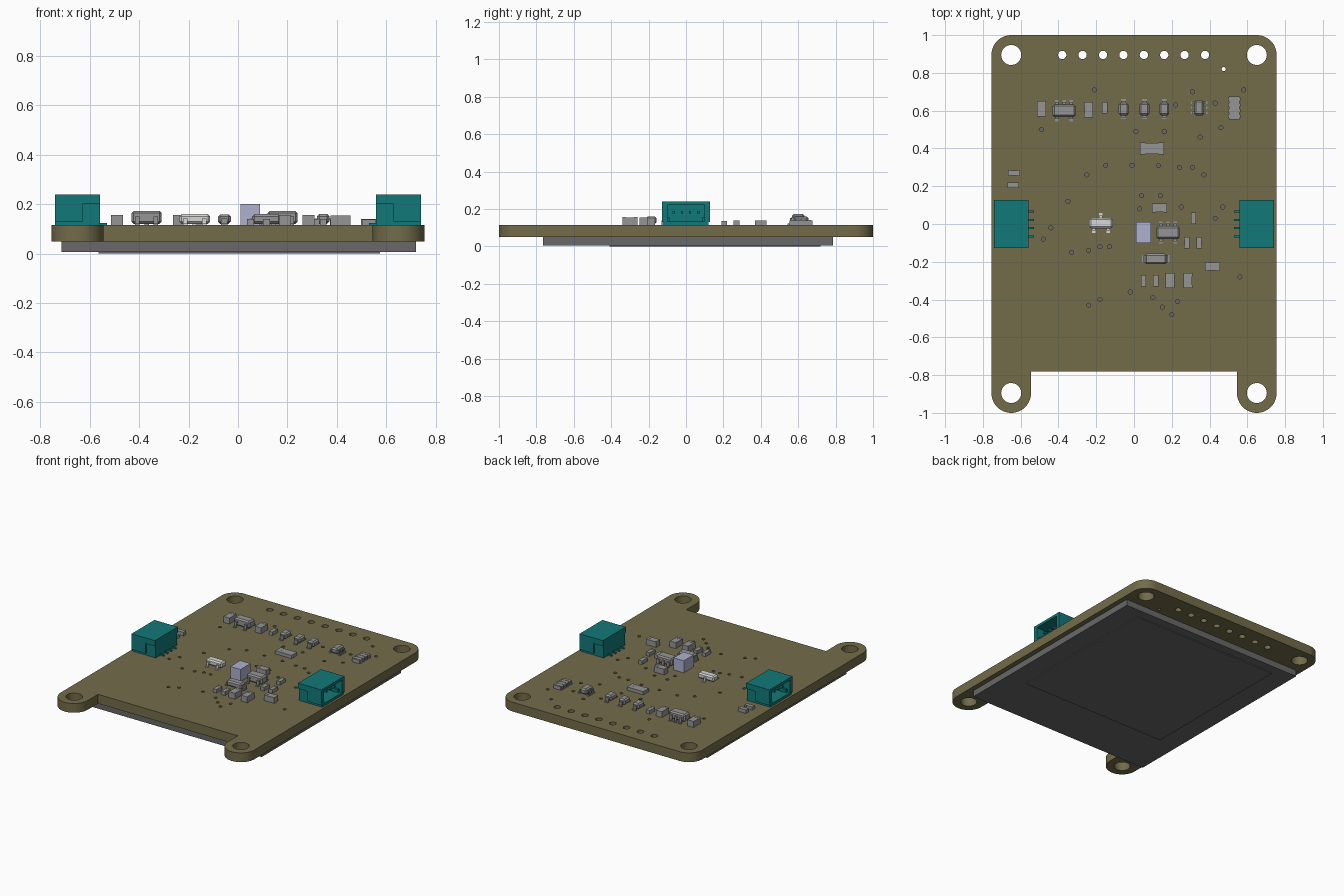
import bpy, bmesh
from math import sin, cos, radians
from mathutils import Matrix, Vector

old = bpy.data.objects.get("Cube")
if old:
    bpy.data.objects.remove(old, do_unlink=True)

TOP = 0.115      # upper face of the board
UNDER = 0.05     # lower face of the board


def material(name, r, g, b):
    mat = bpy.data.materials.new(name)
    mat.use_nodes = True
    mat.diffuse_color = (r, g, b, 1)
    shader = mat.node_tree.nodes["Principled BSDF"]
    shader.inputs["Base Color"].default_value = (r, g, b, 1)
    shader.inputs["Roughness"].default_value = 0.6
    return mat


olive = material("olive_board", 0.17, 0.15, 0.068)
grey = material("component_grey", 0.30, 0.30, 0.30)
pale = material("pale_grey", 0.68, 0.68, 0.67)
lilac = material("lilac_grey", 0.42, 0.44, 0.62)
teal = material("teal_plastic", 0.006, 0.19, 0.19)
panel_grey = material("panel_grey", 0.14, 0.14, 0.14)


def box(bm, x, y, z):
    """Add a box from (low, high) ranges along each axis."""
    ranges = [sorted(pair) for pair in (x, y, z)]
    centre = Vector([(lo + hi) / 2 for lo, hi in ranges])
    size = [hi - lo for lo, hi in ranges]
    bmesh.ops.create_cube(bm, size=1, matrix=Matrix.Translation(centre) @ Matrix.Diagonal((*size, 1)))


def part(name, mat, boxes, location=(0, 0, 0), turn=0, chamfer=0):
    """Make one object out of a list of boxes."""
    bm = bmesh.new()
    for ranges in boxes:
        box(bm, *ranges)
    mesh = bpy.data.meshes.new(name)
    bm.to_mesh(mesh)
    bm.free()
    mesh.materials.append(mat)
    obj = bpy.data.objects.new(name, mesh)
    obj.location = location
    obj.rotation_euler.z = radians(turn)
    bpy.context.collection.objects.link(obj)
    if chamfer:
        bevel = obj.modifiers.new("chamfer", 'BEVEL')
        bevel.width = chamfer
        bevel.segments = 1
    return obj


def span(centre, width):
    return (centre - width / 2, centre + width / 2)


def arc(cx, cy, radius, start, end, steps):
    angles = [radians(start + (end - start) * i / steps) for i in range(steps + 1)]
    return [(cx + radius * cos(a), cy + radius * sin(a)) for a in angles]


def circle(cx, cy, radius, sides):
    return arc(cx, cy, radius, 0, 360, sides)[:-1]


# Board outline: rounded back corners, two round front lugs, notch between
CX, CY, R = 0.65, 0.895, 0.105
outline = arc(CX, CY, R, 0, 90, 12) + arc(-CX, CY, R, 90, 180, 12)
outline += arc(-CX, -CY, R, 180, 360, 24)
outline += [(-CX + R, -0.78), (CX - R, -0.78)]
outline += arc(CX, -CY, R, 180, 360, 24)

# Mounting holes, header row and one locating hole
loops = [outline]
loops += [circle(sx * CX, sy * CY, 0.053, 32) for sx in (-1, 1) for sy in (-1, 1)]
loops += [circle(-0.38 + 0.108 * i, CY, 0.022, 20) for i in range(8)]
loops.append(circle(0.475, 0.82, 0.011, 12))

# Small plated holes, in hundredths
vias = [(-21, 71), (31, 70), (58, 71), (22, 63), (43, 64), (-49, 50), (1, 49), (16, 49),
        (35, 46), (46, 51), (-15, 31), (-1, 31), (13, 31), (24, 30), (31, 30), (-25, 26),
        (37, 26), (-35, 12), (4, 15), (14, 15), (3, 8), (25, 9), (47, 9), (43, 3),
        (-44, -2), (-48, -8), (-33, -15), (-24, -14), (-18, -12), (-13, -12), (-2, -36),
        (-24, -43), (-18, -40), (10, -39), (15, -44), (23, -41), (20, -48), (56, -28)]
loops += [circle(x / 100, y / 100, 0.011, 12) for x, y in vias]

curve = bpy.data.curves.new("board_outline", 'CURVE')
curve.dimensions = '2D'
curve.fill_mode = 'BOTH'
curve.extrude = (TOP - UNDER) / 2
for loop in loops:
    spline = curve.splines.new('POLY')
    spline.points.add(len(loop) - 1)
    for point, (x, y) in zip(spline.points, loop):
        point.co = (x, y, 0, 1)
    spline.use_cyclic_u = True
curve.materials.append(olive)
board = bpy.data.objects.new("circuit_board", curve)
board.location.z = (TOP + UNDER) / 2
bpy.context.collection.objects.link(board)
bpy.ops.object.select_all(action='DESELECT')
board.select_set(True)
bpy.context.view_layer.objects.active = board
bpy.ops.object.convert(target='MESH')
bpy.ops.object.shade_smooth_by_angle(angle=radians(35))

# Display panel with its thin viewing area underneath
part("display_panel", panel_grey, [((-0.715, 0.72), (-0.765, 0.785), (0.006, UNDER))])
part("display_area", panel_grey, [((-0.565, 0.575), (-0.41, 0.72), (0, 0.006))])


# Plain rectangular chips: solder ends stand slightly proud of the middle
def chip(name, x, y, length, width, height, turn=0):
    cap = length * 0.22
    boxes = [(span(0, length * 0.9), span(0, width * 0.97), (0, height * 0.97))]
    for s in (-1, 1):
        boxes.append(((s * length / 2, s * (length / 2 - cap)), span(0, width), (0, height)))
    part(name, grey, boxes, (x, y, TOP), turn)


for x, y in [(-0.49, 0.61), (-0.24, 0.605), (0.19, -0.3), (0.285, -0.3)]:
    chip("large_capacitor", x, y, 0.08, 0.048, 0.042, 90)
for x, y in [(-0.155, 0.615), (0.315, 0.03), (0.28, -0.1), (0.345, -0.1), (0.05, -0.3), (0.115, -0.3)]:
    chip("small_resistor", x, y, 0.062, 0.028, 0.025, 90)
for x, y in [(0.135, 0.085), (0.415, -0.225)]:
    chip("side_capacitor", x, y, 0.08, 0.046, 0.04)
chip("fuse", 0.095, 0.4, 0.127, 0.062, 0.023)
chip("edge_resistor", -0.635, 0.27, 0.064, 0.03, 0.025)
chip("edge_lamp", -0.64, 0.205, 0.06, 0.03, 0.022)

# Resistor array: one body with four contact pads a side
rows = [-0.045 + 0.03 * i for i in range(4)]
part("resistor_array", grey, [(span(0, 0.055), span(0, 0.122), (0, 0.024))]
     + [(span(0, 0.066), span(r, 0.018), (0, 0.026)) for r in rows], (0.53, 0.615, TOP))


# Chips with bent legs along their front and back edges
def leaded(name, x, y, length, width, height, front, back, mat=grey, leg=0.018, turn=0, reach=0.025):
    part(name + "_body", mat, [(span(0, length), span(0, width), (0.006, height))],
         (x, y, TOP), turn, 0.009)
    boxes = []
    for side, places in ((-1, front), (1, back)):
        edge, tip = side * width / 2, side * (width / 2 + reach)
        middle = side * (width / 2 + reach * 0.5)
        for p in places:
            boxes.append((span(p, leg), (edge * 0.8, middle), (height * 0.48, height * 0.62)))
            boxes.append((span(p, leg), (middle - side * 0.006, middle), (0, height * 0.62)))
            boxes.append((span(p, leg), (middle - side * 0.006, tip), (0, 0.007)))
    part(name + "_legs", mat, boxes, (x, y, TOP), turn)


pair, trio = (-0.038, 0.038), (-0.038, 0, 0.038)
leaded("regulator", -0.37, 0.6, 0.122, 0.065, 0.058, pair, trio)
leaded("driver", 0.18, -0.045, 0.122, 0.068, 0.058, pair, trio)
leaded("pale_transistor", -0.175, 0.005, 0.125, 0.055, 0.045, pair, (0,), pale)
for x in (-0.055, 0.055, 0.16):
    leaded("small_diode", x, 0.608, 0.052, 0.066, 0.044, (0,), (0,), leg=0.026, reach=0.02)
leaded("dual_transistor", 0.345, 0.615, 0.08, 0.05, 0.045, (-0.026, 0, 0.026), (-0.026, 0, 0.026),
       leg=0.014, turn=90, reach=0.018)
leaded("large_diode", 0.115, -0.185, 0.055, 0.115, 0.045, (0,), (0,), leg=0.04, turn=90, reach=0.015)

# Tall sensor block
part("sensor_block", lilac, [((0.01, 0.09), (-0.1, 0.01), (TOP, 0.2))])


# Side connectors: outward-facing socket with stepped cheeks and four contacts
def connector(name, side):
    def out(a, b):
        return (side * a, side * b)
    inner, outer, half, roof = 0.558, 0.74, 0.127, 0.24
    wide = (-half, half)
    boxes = [
        (out(inner, 0.605), span(0, 0.238), (TOP, roof)),
        (out(inner, outer), wide, (0.222, roof)),
        (out(inner, outer), span(0, 0.238), (TOP, 0.134)),
    ]
    for s in (-1, 1):
        cheek = (s * 0.1, s * 0.119)
        boxes.append((out(inner, outer), cheek, (TOP, roof)))
        # Stepped relief on the outside of each cheek
        boxes.append((out(inner, 0.66), (s * 0.119, s * half), (0.2, roof)))
        boxes.append((out(0.63, outer), (s * 0.119, s * half), (0.13, roof)))
        # Keying rib in the socket corner
        boxes.append((out(0.6, outer - 0.02), (s * 0.085, s * 0.1), (0.134, 0.155)))
    for i in range(4):
        y = -0.066 + 0.044 * i
        boxes.append((out(0.53, 0.62), span(y, 0.01), (TOP, 0.125)))
        boxes.append((out(0.6, 0.71), span(y, 0.012), (0.175, 0.19)))
    part(name, teal, boxes)


connector("left_connector", 1)
connector("right_connector", -1)
